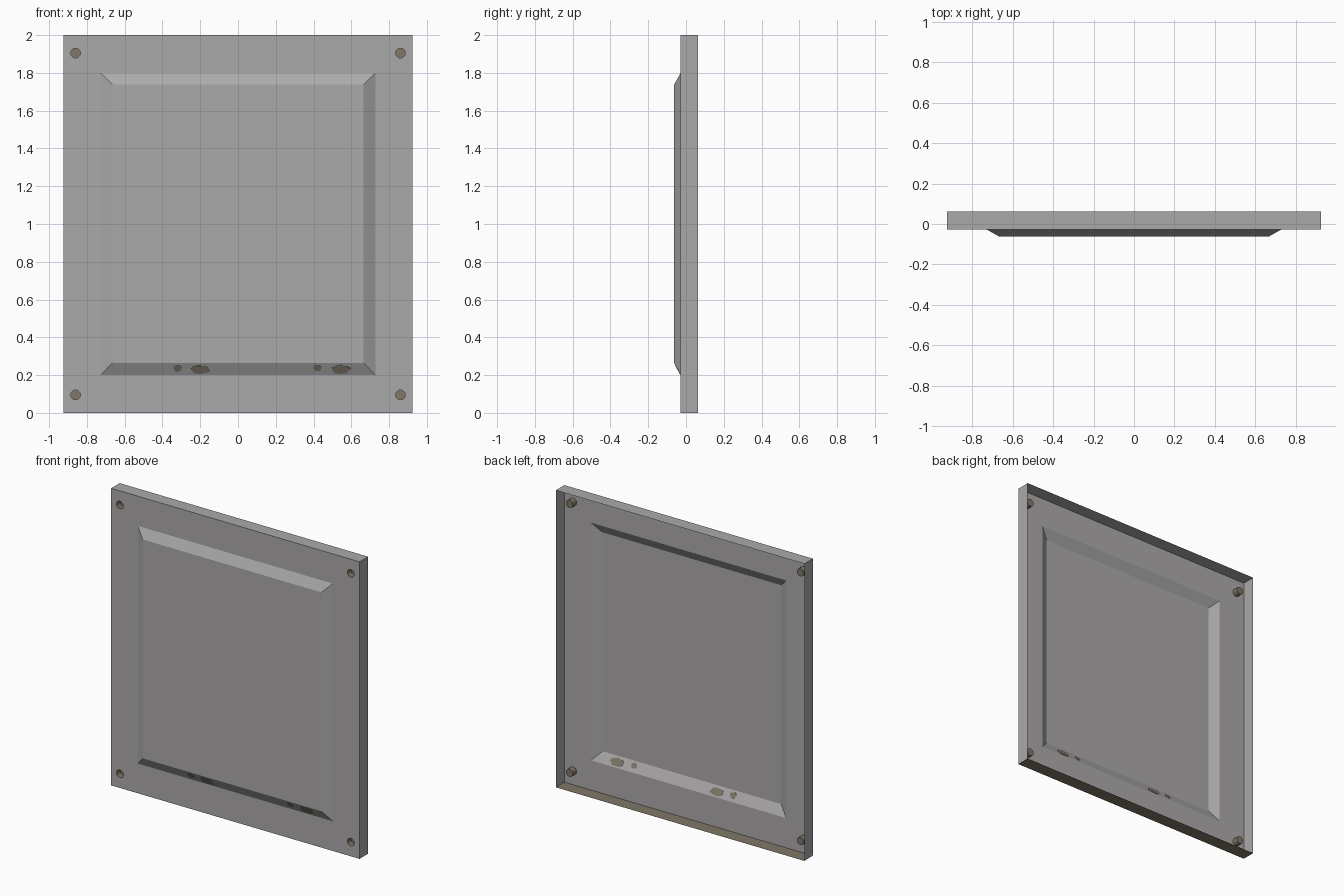
import bpy, bmesh, math, random
from mathutils import Vector

if "Cube" in bpy.data.objects:
    bpy.data.objects.remove(bpy.data.objects["Cube"])

random.seed(4)
Y_BACK, Y_RIM, Y_FACE = 0.063, -0.028, -0.063


def material(name, rgb):
    m = bpy.data.materials.new(name)
    m.diffuse_color = (*rgb, 1)
    m.use_nodes = True
    m.node_tree.nodes["Principled BSDF"].inputs["Base Color"].default_value = m.diffuse_color
    return m


grey = material("grey metal", (0.41, 0.398, 0.398))
rust = material("rusty brown", (0.215, 0.188, 0.14))


def finish(bm, name):
    me = bpy.data.meshes.new(name)
    bm.to_mesh(me)
    bm.free()
    me.materials.append(grey)
    me.materials.append(rust)
    ob = bpy.data.objects.new(name, me)
    bpy.context.collection.objects.link(ob)
    return ob


def ring(bm, pts, y):
    return [bm.verts.new((x, y, z)) for x, z in pts]


def close(bm, vs):
    return [bm.edges.new((vs[i], vs[(i + 1) % len(vs)])) for i in range(len(vs))]


def bridge(bm, a, b, mat=0):
    n = len(a)
    for i in range(n):
        j = (i + 1) % n
        f = bm.faces.new((a[i], a[j], b[j], b[i]))
        f.material_index = mat


def rect(w, z0, z1):
    return [(-w, z0), (w, z0), (w, z1), (-w, z1)]


def circle(cx, cz, r, n=14):
    return [(cx + r * math.cos(2 * math.pi * i / n),
             cz + r * math.sin(2 * math.pi * i / n)) for i in range(n)]


# pressed sheet: rim with four holes, open-backed flange, raised centre, bolt dimples
bm = bmesh.new()
outer = ring(bm, rect(0.925, 0, 2), Y_RIM)
inner = ring(bm, rect(0.727, 0.2, 1.8), Y_RIM)
hole_pts = [circle(sx * 0.86, z, 0.026) for sx in (-1, 1) for z in (0.095, 1.905)]
holes = [ring(bm, p, Y_RIM) for p in hole_pts]
edges = [e for loop in [outer, inner] + holes for e in close(bm, loop)]
bmesh.ops.triangle_fill(bm, edges=edges, use_beauty=True, normal=(0, -1, 0))

bridge(bm, outer, ring(bm, rect(0.925, 0, 2), Y_BACK))
raised = ring(bm, rect(0.665, 0.265, 1.738), Y_FACE)
bridge(bm, inner, raised)
bm.faces.new(raised)
for pts, hole in zip(hole_pts, holes):
    bottom = ring(bm, pts, Y_RIM + 0.04)
    bridge(bm, hole, bottom, 1)
    bm.faces.new(bottom).material_index = 1

bmesh.ops.recalc_face_normals(bm, faces=bm.faces)
bm.normal_update()
centre = min(bm.faces, key=lambda f: f.calc_center_median().y)
if centre.normal.y > 0:
    bmesh.ops.reverse_faces(bm, faces=bm.faces)
bm.normal_update()
for f in bm.faces:  # rusty bottom flange
    if f.normal.z < -0.9 and f.calc_center_median().z < 0.01:
        f.material_index = 1
finish(bm, "pressed_panel")

# rust spots: thin plates showing on both sides of the lower bevel
slope = Vector((0, Y_FACE - Y_RIM, 0.065)).normalized()
normal = Vector((0, -slope.z, slope.y))
for k, (x, z, rx, rz) in enumerate([(-0.198, 0.229, 0.053, 0.026), (-0.318, 0.236, 0.024, 0.02),
                                    (0.545, 0.229, 0.05, 0.026), (0.42, 0.238, 0.024, 0.018)]):
    bm = bmesh.new()
    mid = Vector((x, Y_RIM + (z - 0.2) / 0.065 * (Y_FACE - Y_RIM), z))
    n = 16
    radii = [random.uniform(0.78, 1.05) for _ in range(n)]
    layers = []
    for side in (-0.0015, 0.0015):
        layers.append([bm.verts.new(
            mid + normal * side
            + Vector((1, 0, 0)) * (rx * r * math.cos(2 * math.pi * i / n))
            + slope * (rz / slope.z * r * math.sin(2 * math.pi * i / n)))
            for i, r in enumerate(radii)])
    bridge(bm, layers[0], layers[1])
    for layer in layers:
        bm.faces.new(layer)
    bmesh.ops.recalc_face_normals(bm, faces=bm.faces)
    for f in bm.faces:
        f.material_index = 1
    finish(bm, f"rust_spot_{k + 1}")
